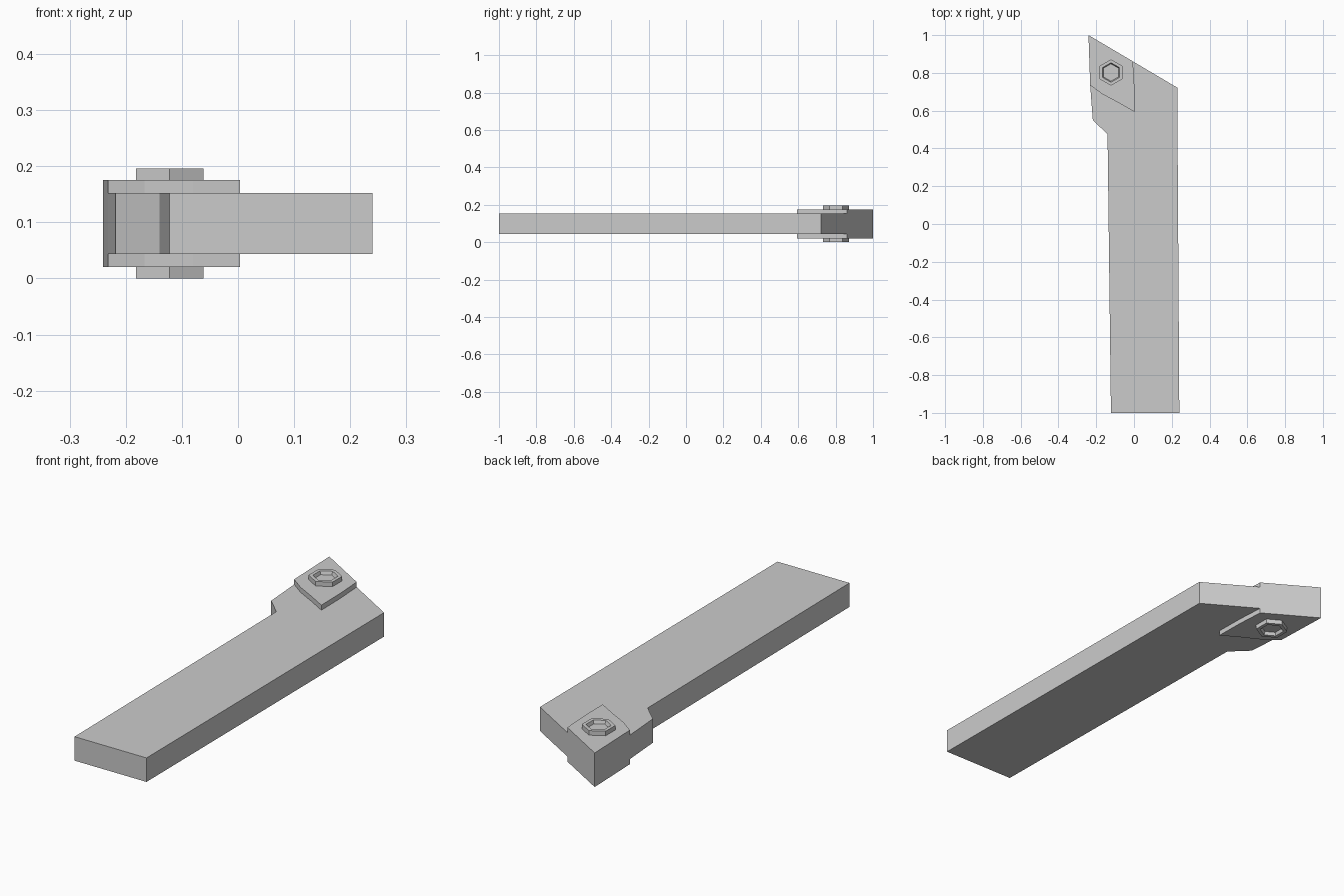
import bpy, bmesh
from math import cos, sin, pi

if "Cube" in bpy.data.objects:
    bpy.data.objects.remove(bpy.data.objects["Cube"])

MID = 0.098  # the tool is symmetric about this height


def make_object(name, bm):
    bmesh.ops.recalc_face_normals(bm, faces=bm.faces)
    mesh = bpy.data.meshes.new(name)
    bm.to_mesh(mesh)
    bm.free()
    obj = bpy.data.objects.new(name, mesh)
    bpy.context.collection.objects.link(obj)
    return obj


def prism(name, outline, half_height):
    bm = bmesh.new()
    base = bm.faces.new([bm.verts.new((x, y, MID - half_height)) for x, y in outline])
    top = bmesh.ops.extrude_face_region(bm, geom=[base], use_keep_orig=True)
    moved = [g for g in top["geom"] if isinstance(g, bmesh.types.BMVert)]
    bmesh.ops.translate(bm, verts=moved, vec=(0, 0, 2 * half_height))
    return make_object(name, bm)


# Seat edge shared by the clamp block and the shank, left to right
seat = [(-0.232, 0.735), (-0.167, 0.687), (-0.08, 0.641), (0.004, 0.593),
        (0.002, 0.73), (-0.006, 0.861)]

# Long flat shank with the side step and angled end
prism("shank", seat + [(0.229, 0.722), (0.24, -1), (-0.122, -1),
                       (-0.14, 0.475), (-0.218, 0.55)], 0.0545)

# Thicker pointed block set into the end
prism("tip_block", seat + [(-0.241, 1.0)], 0.0775)


# Through bolt with a hexagonal socket in both ends
def hex_bolt(name, cx, cy):
    rings = [(0.046, 0.083), (0.052, 0.098), (0.0695, 0.098)]
    rings += [(r, -z) for r, z in reversed(rings)]
    bm = bmesh.new()
    loops = [[bm.verts.new((cx + r * sin(i * pi / 3), cy + r * cos(i * pi / 3), MID + z))
              for i in range(6)] for r, z in rings]
    for a, b in zip(loops, loops[1:]):
        for i in range(6):
            j = (i + 1) % 6
            bm.faces.new((a[i], a[j], b[j], b[i]))
    bm.faces.new(loops[0])
    bm.faces.new(loops[-1])
    return make_object(name, bm)


hex_bolt("hex_bolt", -0.122, 0.802)
